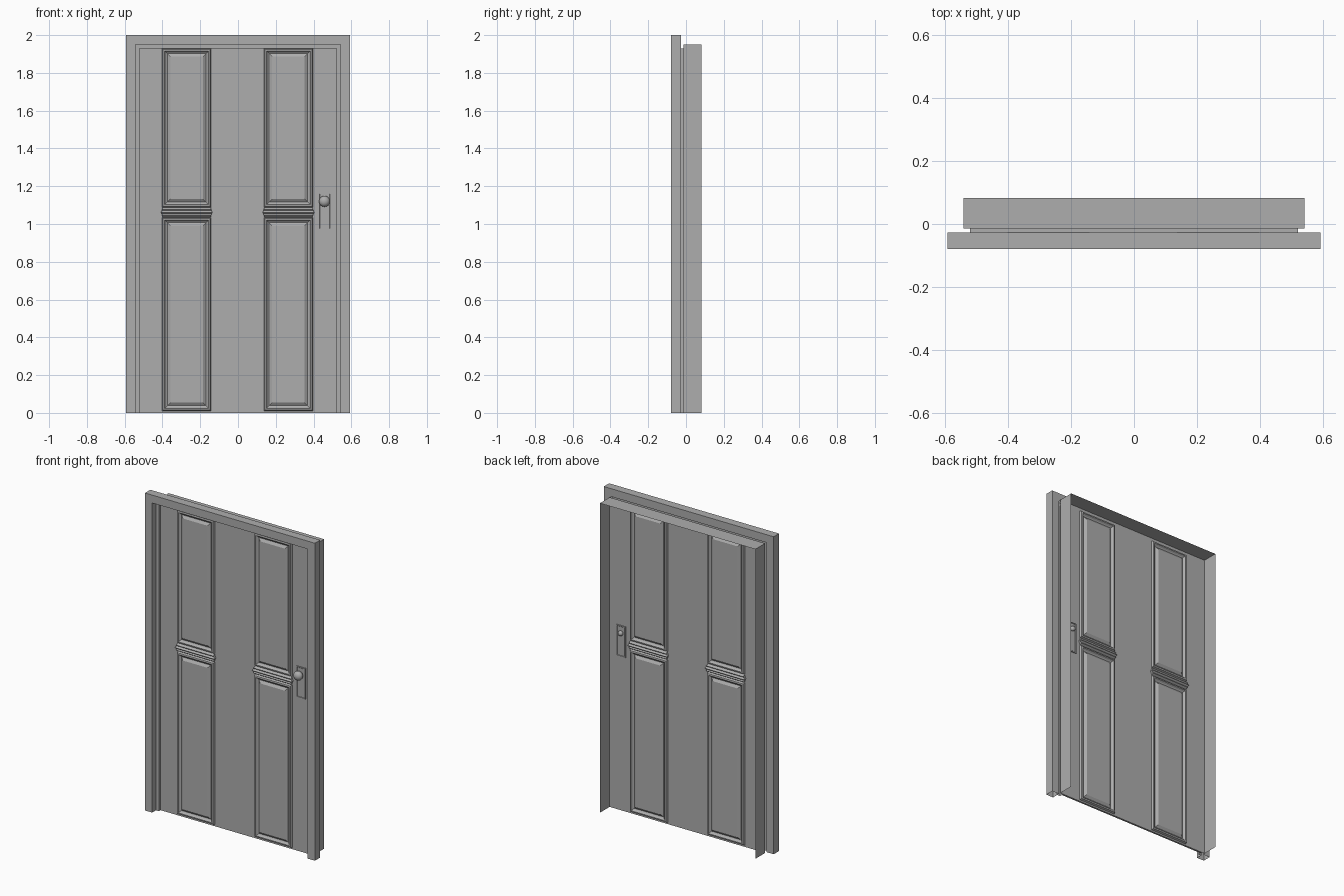
import bpy, bmesh, math
from mathutils import Matrix, Vector

if "Cube" in bpy.data.objects:
    bpy.data.objects.remove(bpy.data.objects["Cube"], do_unlink=True)

grey = bpy.data.materials.new("mid_grey")
grey.use_nodes = True
grey.diffuse_color = (0.42, 0.42, 0.42, 1)
grey.node_tree.nodes["Principled BSDF"].inputs["Base Color"].default_value = (0.42, 0.42, 0.42, 1)

FRONT, BACK = -0.026, -0.014      # faces of the door leaf
SIDES = (("front", FRONT, -1), ("back", BACK, 1))


def finish(bm, name, smooth=False):
    bmesh.ops.recalc_face_normals(bm, faces=bm.faces)
    mesh = bpy.data.meshes.new(name)
    bm.to_mesh(mesh)
    bm.free()
    mesh.materials.append(grey)
    for p in mesh.polygons:
        p.use_smooth = smooth
    obj = bpy.data.objects.new(name, mesh)
    bpy.context.collection.objects.link(obj)
    return obj


def loft(bm, loops, closed):
    """Skin quads between consecutive rows of points; return the vertex rows."""
    rows = [[bm.verts.new(p) for p in loop] for loop in loops]
    for a, b in zip(rows, rows[1:]):
        n = len(a)
        for i in range(n if closed else n - 1):
            j = (i + 1) % n
            bm.faces.new((a[i], a[j], b[j], b[i]))
    return rows


def nested_rects(name, cx, hw, z0, z1, base, side, profile):
    """Stepped rectangular panel: profile gives (inset, height) pairs."""
    bm = bmesh.new()
    loops = []
    for inset, h in profile:
        y, w = base + side * h, hw - inset
        loops.append([(cx - w, y, z0 + inset), (cx + w, y, z0 + inset),
                      (cx + w, y, z1 - inset), (cx - w, y, z1 - inset)])
    rows = loft(bm, loops, True)
    bm.faces.new(rows[-1])
    return finish(bm, name)


# Frame: architrave, thin lining and stop swept up, over and down
profile = [(0, 0.083), (0, -0.014), (-0.021, -0.014), (-0.021, -0.042), (0, -0.042),
           (0, -0.08), (0.05, -0.08), (0.05, -0.027), (0, -0.027)]
bm = bmesh.new()
loft(bm, [[(sx * (0.542 + d), y, z * (1.95 + d)) for d, y in profile]
          for sx, z in ((-1, 0), (-1, 1), (1, 1), (1, 0))], False)
finish(bm, "door_frame")

# Door leaf
bm = bmesh.new()
bmesh.ops.create_cube(bm, size=1, matrix=Matrix.Translation((0, (FRONT + BACK) / 2, 0.965))
                      @ Matrix.Diagonal((1.042, BACK - FRONT, 1.93, 1)))
finish(bm, "door_leaf")

# Raised panels with beaded surrounds and the ribbed bars between them
moulding = [(0, 0), (0.005, 0.012), (0.014, 0.014), (0.021, 0.005), (0.028, 0.001), (0.044, 0.012)]
bar = [(-0.027, 0.127, 0), (-0.016, 0.13, 0.016), (-0.009, 0.132, 0.01), (0, 0.137, 0.02),
       (0.009, 0.132, 0.01), (0.016, 0.13, 0.016), (0.027, 0.127, 0)]
for face, base, side in SIDES:
    for hand, cx in (("right", -0.272), ("left", 0.267)):
        for level, z0, z1 in (("lower", 0.01, 1.035), ("upper", 1.088, 1.93)):
            nested_rects(f"{face}_{hand}_{level}_panel", cx, 0.13, z0, z1, base, side, moulding)
        bm = bmesh.new()
        loft(bm, [[(cx - w, base, 1.062 + dz), (cx - w, base + side * h, 1.062 + dz),
                   (cx + w, base + side * h, 1.062 + dz), (cx + w, base, 1.062 + dz)]
                  for dz, w, h in bar], False)
        finish(bm, f"{face}_{hand}_middle_bar")

# Lock plates and knobs
plate = [(0, 0), (0, 0.006), (0.005, 0.006), (0.007, 0.004)]
for face, base, side in SIDES:
    nested_rects(f"{face}_lock_plate", 0.459, 0.032, 0.97, 1.165, base, side, plate)
    r, reach = (0.029, 0.029) if side < 0 else (0.016, 0.012)
    centre = Vector((0.458, base + side * reach, 1.12))
    bm = bmesh.new()
    bmesh.ops.create_uvsphere(bm, u_segments=20, v_segments=12, radius=r,
                              matrix=Matrix.Translation(centre) @ Matrix.Diagonal((1, 0.84, 1, 1)))
    finish(bm, f"{face}_knob", True)
    bm = bmesh.new()
    bmesh.ops.create_cone(bm, segments=16, radius1=r * 0.5, radius2=r * 0.5, depth=reach,
                          matrix=Matrix.Translation((centre.x, base + side * reach / 2, centre.z))
                          @ Matrix.Rotation(math.pi / 2, 4, "X"))
    finish(bm, f"{face}_knob_neck")
